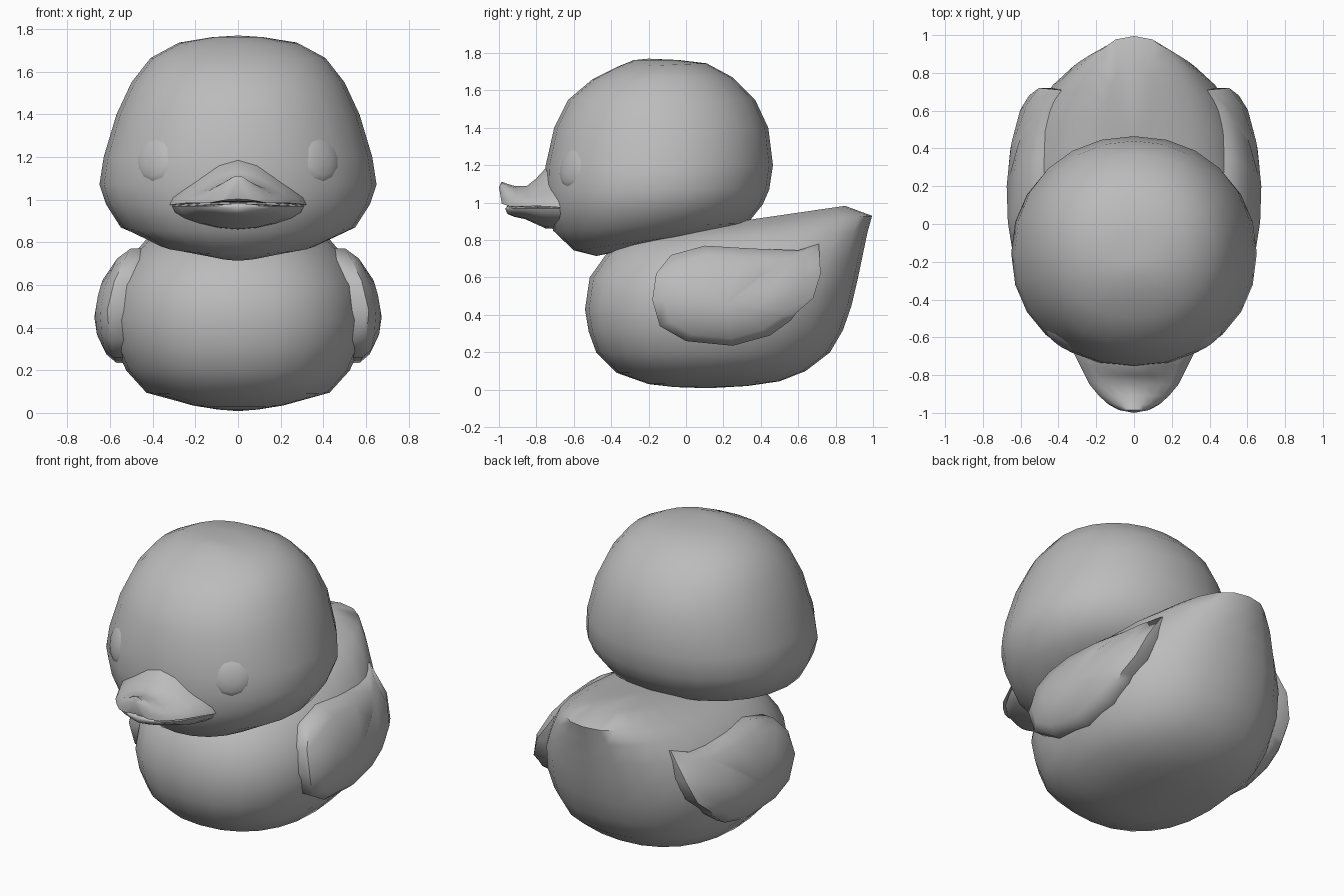
import bpy, bmesh, math
from mathutils import Matrix, Vector

if "Cube" in bpy.data.objects:
    bpy.data.objects.remove(bpy.data.objects["Cube"])

grey = bpy.data.materials.new("plain grey")
grey.diffuse_color = (0.5, 0.5, 0.5, 1)
grey.use_nodes = True
grey.node_tree.nodes["Principled BSDF"].inputs["Base Color"].default_value = grey.diffuse_color


def finish(name, bm, angle=50):
    bmesh.ops.recalc_face_normals(bm, faces=bm.faces)
    me = bpy.data.meshes.new(name)
    bm.to_mesh(me)
    bm.free()
    me.materials.append(grey)
    ob = bpy.data.objects.new(name, me)
    bpy.context.collection.objects.link(ob)
    bpy.ops.object.select_all(action='DESELECT')
    bpy.context.view_layer.objects.active = ob
    ob.select_set(True)
    bpy.ops.object.shade_smooth_by_angle(angle=math.radians(angle))
    return ob


def loft(name, rings, start, end, angle=50):
    """Skin closed rings and close both ends with a fan to a point."""
    bm = bmesh.new()
    rows = [[bm.verts.new(p) for p in r] for r in rings]
    n = len(rows[0])
    for a, b in zip(rows, rows[1:]):
        for i in range(n):
            j = (i + 1) % n
            bm.faces.new((a[i], a[j], b[j], b[i]))
    for row, tip in ((rows[0], start), (rows[-1], end)):
        v = bm.verts.new(tip)
        for i in range(n):
            bm.faces.new((row[i], row[(i + 1) % n], v))
    return finish(name, bm, angle)


def power(v, e):
    return math.copysign(abs(v) ** e, v)


def oval(yf, zf, yb, zb, hw, e, n=24):
    """Tilted oval ring between a front and a back point; e < 1 is boxier."""
    ring = []
    for i in range(n):
        t = 2 * math.pi * i / n
        k = (1 - power(math.cos(t), e)) / 2
        ring.append((hw * power(math.sin(t), e), yf + (yb - yf) * k, zf + (zb - zf) * k))
    return ring


# Body: stacked ovals, the top ones tilting up into the tail
body = [(-.06, .014, .33, .02, .10), (-.20, .03, .50, .045, .22),
        (-.37, .09, .64, .10, .43), (-.48, .20, .77, .20, .525),
        (-.52, .31, .84, .32, .575), (-.54, .43, .885, .45, .60),
        (-.515, .60, .92, .60, .58), (-.43, .72, .945, .72, .51),
        (-.33, .80, .97, .84, .425), (-.22, .83, .995, .93, .31),
        (-.10, .845, .85, .983, .16)]
loft("body", [oval(*r, .86) for r in body], (0, .12, .008), (0, .4, .915))

# Head: wide cheeks, underside sloping up to the back
head = [(-.48, .715, -.15, .80, .14), (-.60, .745, .12, .84, .37),
        (-.71, .85, .33, .89, .55), (-.745, .97, .41, .99, .62),
        (-.755, 1.07, .445, 1.07, .65), (-.75, 1.20, .465, 1.20, .63),
        (-.705, 1.40, .44, 1.40, .57), (-.63, 1.55, .37, 1.55, .50),
        (-.50, 1.66, .25, 1.67, .41), (-.37, 1.725, .11, 1.745, .28),
        (-.28, 1.762, -.04, 1.763, .12)]
loft("head", [oval(*r, .95) for r in head], (0, -.35, .74), (0, -.2, 1.77))


# Bill halves: domed sections along y
def bill_section(y, hw, flat, crest, peaked, n=10):
    ring = []
    for i in range(n + 1):
        u = -math.cos(math.pi * i / n)
        dome = math.sqrt(max(0, 1 - u * u))
        peak = .5 + .5 * math.cos(math.pi * u)
        ring.append((hw * u, y, flat + (crest - flat) * (dome + (peak - dome) * peaked)))
    sag = .012 if crest < flat else .008
    for u in (.6, 0, -.6):
        ring.append((hw * u, y, flat + sag * (1 - u * u)))
    return ring


upper = [(-.60, .33, .97, 1.20, .5), (-.68, .32, .975, 1.20, .5),
         (-.75, .285, .98, 1.185, .5), (-.80, .26, .982, 1.13, .45),
         (-.85, .235, .985, 1.09, .35), (-.91, .185, .985, 1.088, .2),
         (-.955, .135, .985, 1.10, .1), (-.985, .08, .995, 1.112, 0)]
loft("upper_bill", [bill_section(*s) for s in upper],
     (0, -.58, 1.08), (0, -1.0, 1.085))
lower = [(-.60, .31, .97, .86), (-.68, .31, .97, .86), (-.75, .275, .97, .862),
         (-.86, .21, .97, .912), (-.92, .15, .97, .925), (-.955, .07, .972, .94)]
loft("lower_bill", [bill_section(*s, .15) for s in lower],
     (0, -.58, .92), (0, -.967, .967))

# Wings: side outline domed outward, its edge sunk into the body
wing = [(.71, .78), (.72, .62), (.68, .49), (.59, .41), (.56, .37), (.45, .29),
        (.25, .235), (0, .26), (-.14, .34), (-.18, .48), (-.16, .62),
        (-.08, .72), (.10, .77), (.35, .755), (.60, .745)]


def wing_ring(side, scale, drop):
    ring = []
    for y, z in wing:
        y, z = .2 + (y - .2) * scale, .48 + (z - .48) * scale
        x = .675 - .33 * (y - .15) ** 2 - 1.5 * (z - .46) ** 2 - drop
        ring.append((side * x, y, z))
    return ring


for side, label in ((1, "left"), (-1, "right")):
    rings = [wing_ring(side, s, d) for s, d in
             ((.9, .2), (1, .1), (1, .025), (.84, .003), (.5, 0))]
    loft(label + "_wing", rings, (side * .4, .2, .48), (side * .674, .2, .45))

    # Eyes: flattened ovals lying on the face
    bm = bmesh.new()
    bmesh.ops.create_uvsphere(bm, u_segments=12, v_segments=8, radius=1)
    place = (Matrix.Translation(Vector((side * .375, -.597, 1.19)))
             @ Matrix.Rotation(side * math.radians(36), 4, 'Z')
             @ Matrix.Rotation(math.radians(-13), 4, 'X')
             @ Matrix.Diagonal((.122, .045, .122, 1))
             @ Matrix.Rotation(math.radians(90), 4, 'X'))
    bm.transform(place)
    finish(label + "_eye", bm)
